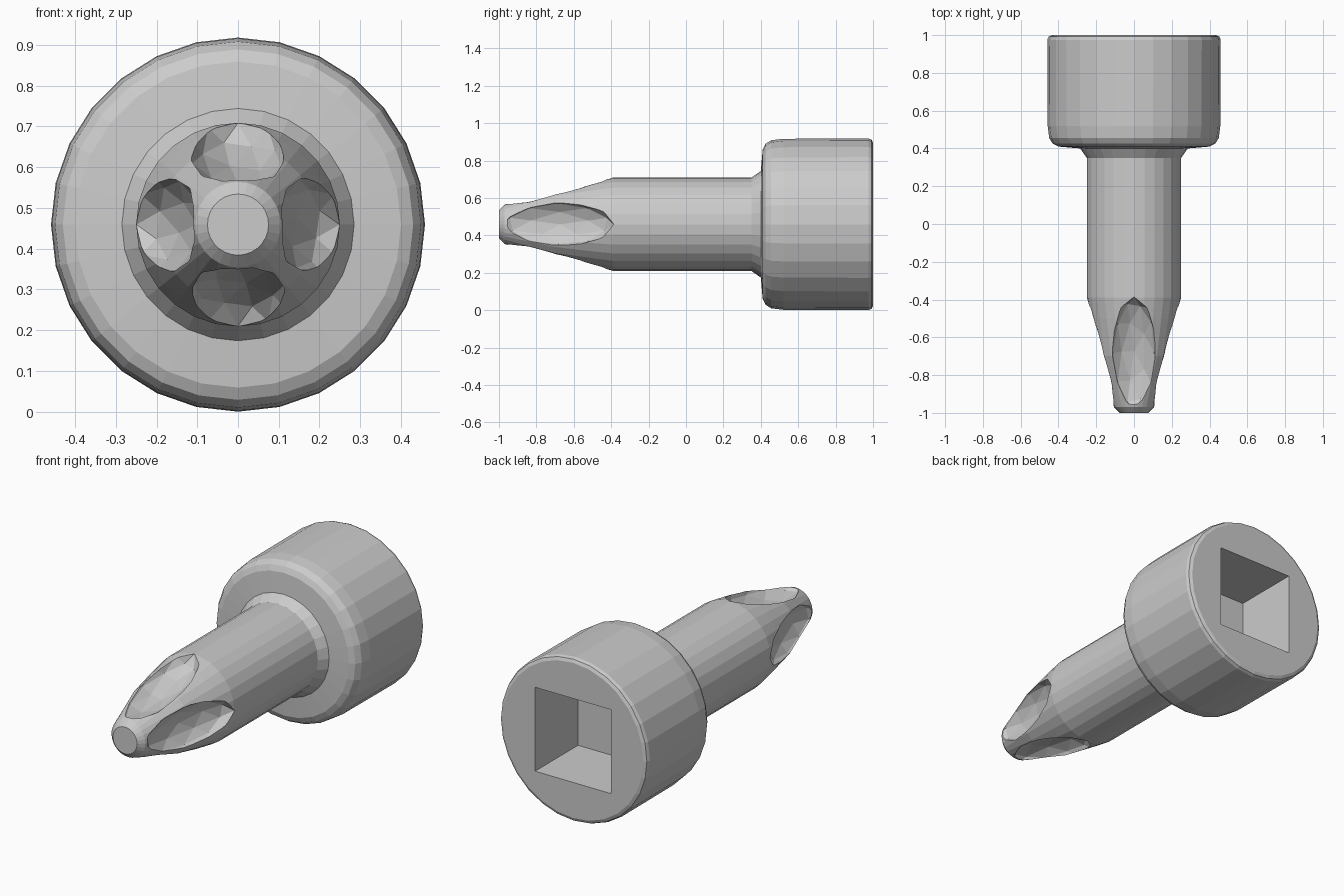
import bpy, bmesh, math
from mathutils import Matrix, Vector

if "Cube" in bpy.data.objects:
    bpy.data.objects.remove(bpy.data.objects["Cube"])

SIDES = 28
AXIS_Z = 0.459


def add_object(name, bm):
    bmesh.ops.recalc_face_normals(bm, faces=bm.faces)
    mesh = bpy.data.meshes.new(name)
    bm.to_mesh(mesh)
    bm.free()
    obj = bpy.data.objects.new(name, mesh)
    bpy.context.collection.objects.link(obj)
    return obj


def lathe(name, profile):
    """Turn (y, radius) points around the long axis and cap both ends."""
    bm = bmesh.new()
    rings = []
    for y, r in profile:
        angles = [2 * math.pi * i / SIDES for i in range(SIDES)]
        rings.append([bm.verts.new((r * math.sin(a), y, AXIS_Z + r * math.cos(a))) for a in angles])
    for a, b in zip(rings, rings[1:]):
        for i in range(SIDES):
            j = (i + 1) % SIDES
            bm.faces.new((a[i], a[j], b[j], b[i]))
    bm.faces.new(rings[0])
    bm.faces.new(rings[-1])
    return add_object(name, bm)


def cut(target, cutter):
    cutter.hide_render = True
    mod = target.modifiers.new(cutter.name, 'BOOLEAN')
    mod.operation = 'DIFFERENCE'
    mod.solver = 'EXACT'
    mod.object = cutter
    bpy.context.view_layer.objects.active = target
    bpy.ops.object.modifier_apply(modifier=mod.name)
    bpy.data.objects.remove(cutter)


# Turned body: tapered tip, shank, small collar and wide head
body = lathe("screwdriver_bit", [
    (-1.0, 0.075), (-0.97, 0.105), (-0.7, 0.195), (-0.5, 0.232), (-0.39, 0.25),
    (0.35, 0.25), (0.40, 0.285), (0.41, 0.40), (0.425, 0.43), (0.455, 0.449),
    (0.52, 0.457), (0.975, 0.459), (0.992, 0.452), (1.0, 0.435)])

# Four scooped flutes forming the cross-shaped tip
for k in range(4):
    bm = bmesh.new()
    place = (Matrix.Translation((0, 0, AXIS_Z))
             @ Matrix.Rotation(k * math.pi / 2, 4, 'Y')
             @ Matrix.Translation((0, -0.69, 0.19))
             @ Matrix.Rotation(math.radians(11), 4, 'X')
             @ Matrix.Diagonal((0.125, 0.31, 0.09, 1)))
    bmesh.ops.create_icosphere(bm, subdivisions=2, radius=1, matrix=place)
    cut(body, add_object("flute_cutter", bm))

# Square drive socket in the back of the head
bm = bmesh.new()
bmesh.ops.create_cube(bm, size=1, matrix=Matrix.Translation((0, 0.86, AXIS_Z))
                      @ Matrix.Diagonal((0.47, 0.48, 0.47, 1)))
cut(body, add_object("socket_cutter", bm))
